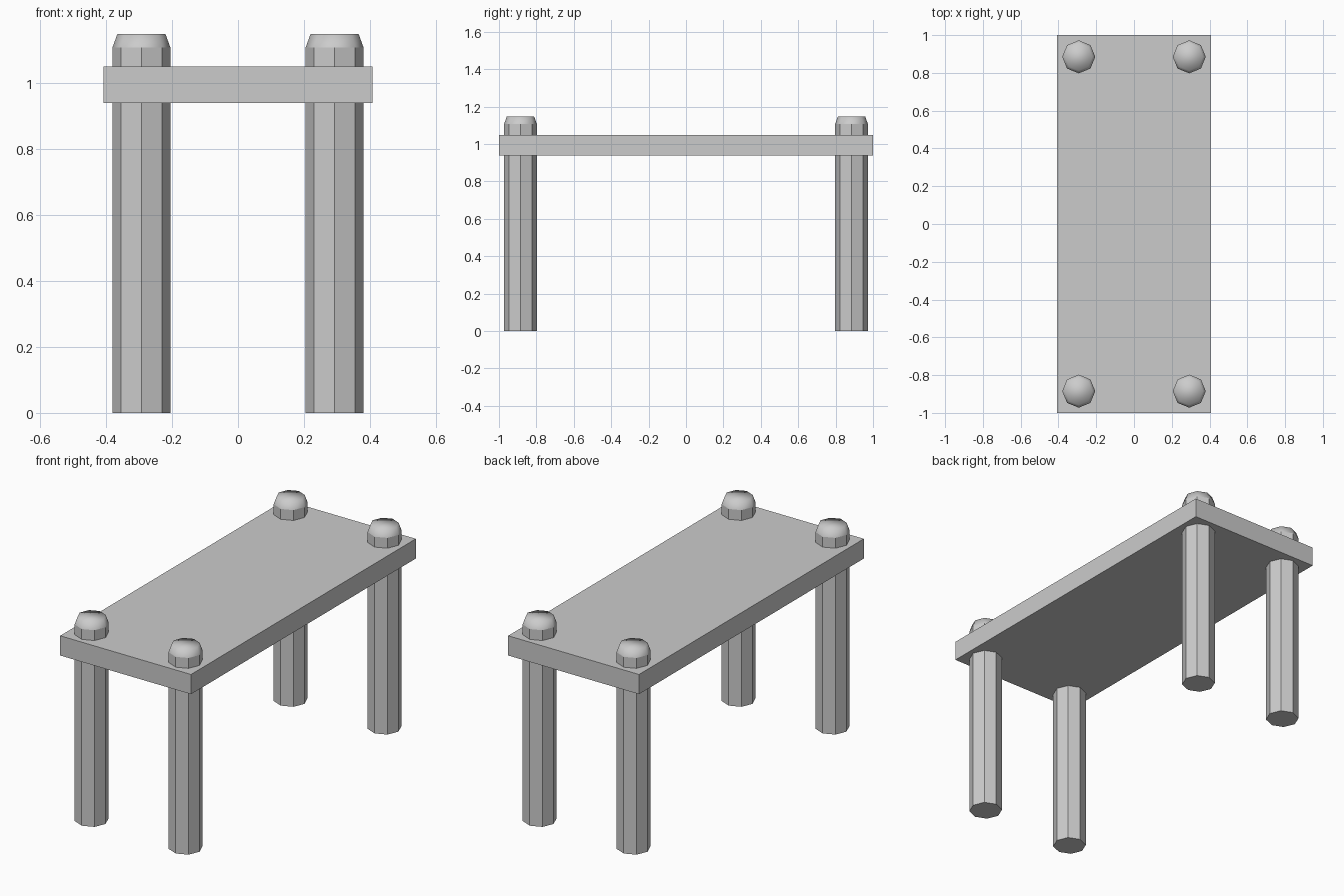
import bpy, bmesh
from math import cos, sin, pi

if "Cube" in bpy.data.objects:
    bpy.data.objects.remove(bpy.data.objects["Cube"])


def make_object(name, bm):
    bmesh.ops.recalc_face_normals(bm, faces=bm.faces)
    mesh = bpy.data.meshes.new(name)
    bm.to_mesh(mesh)
    bm.free()
    obj = bpy.data.objects.new(name, mesh)
    bpy.context.collection.objects.link(obj)
    return obj


def make_post(name, x, y, sides=8):
    """Octagonal leg with flat sides and a smooth-shaded chamfered cap."""
    profile = [(0.0875, 0.0), (0.0875, 1.107), (0.073, 1.147)]
    bm = bmesh.new()
    rings = [[bm.verts.new((r * cos(2 * pi * i / sides), r * sin(2 * pi * i / sides), z))
              for i in range(sides)] for r, z in profile]
    bm.faces.new(rings[0][::-1])
    for level, (lower, upper) in enumerate(zip(rings, rings[1:])):
        for i in range(sides):
            j = (i + 1) % sides
            face = bm.faces.new((lower[i], lower[j], upper[j], upper[i]))
            face.smooth = level == 1
    bm.faces.new(rings[-1]).smooth = True
    # Crisp rim where the cap meets the straight leg
    for i in range(sides):
        bm.edges.get((rings[1][i], rings[1][(i + 1) % sides])).smooth = False
    make_object(name, bm).location = (x, y, 0)


# Table top
bm = bmesh.new()
bmesh.ops.create_cube(bm, size=1)
bmesh.ops.scale(bm, vec=(0.815, 2.0, 0.111), verts=bm.verts)
make_object("table_top", bm).location = (0, 0, 0.9935)

# Four legs that pass up through the top
for y_name, y in (("front", -0.885), ("back", 0.885)):
    for x_name, x in (("left", -0.2925), ("right", 0.2925)):
        make_post(f"{y_name}_{x_name}_leg", x, y)
